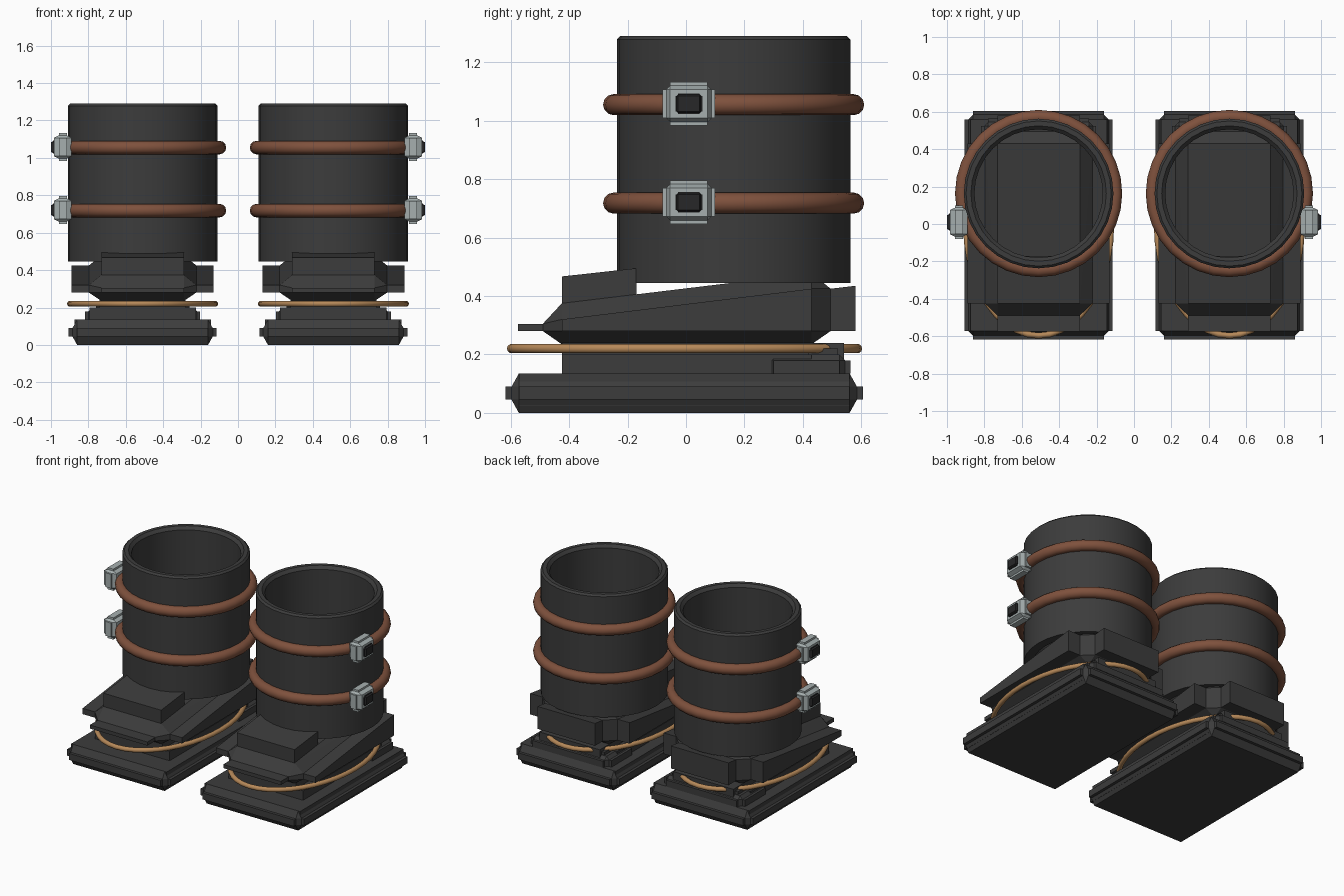
import bpy, bmesh, math
from mathutils import Vector

if "Cube" in bpy.data.objects:
    bpy.data.objects.remove(bpy.data.objects["Cube"])


def material(name, rgb):
    m = bpy.data.materials.new(name)
    m.diffuse_color = (*rgb, 1)
    m.use_nodes = True
    m.node_tree.nodes["Principled BSDF"].inputs["Base Color"].default_value = m.diffuse_color
    return m


RUBBER = material("dark rubber", (0.045, 0.045, 0.045))
LEATHER = material("brown leather", (0.21, 0.082, 0.046))
CORD = material("tan cord", (0.47, 0.25, 0.10))
METAL = material("pale metal", (0.38, 0.43, 0.43))
BUTTON = material("black button", (0.02, 0.02, 0.021))
CX, CY = 0.51, 0.163      # centre line of a boot, centre of its shaft


def finish(bm, name, mat, side, smooth=False):
    """Turn a right-hand part into an object, mirrored when side is -1."""
    if side < 0:
        for v in bm.verts:
            v.co.x *= -1
    bmesh.ops.recalc_face_normals(bm, faces=bm.faces)
    me = bpy.data.meshes.new(name)
    bm.to_mesh(me)
    bm.free()
    me.materials.append(mat)
    ob = bpy.data.objects.new(name + ("_right" if side > 0 else "_left"), me)
    bpy.context.collection.objects.link(ob)
    if smooth:
        bpy.ops.object.select_all(action='DESELECT')
        ob.select_set(True)
        bpy.context.view_layer.objects.active = ob
        bpy.ops.object.shade_smooth_by_angle(angle=math.radians(40))
    return ob


def add_hull(bm, pts):
    """Add the convex hull of some points, with flat areas merged."""
    part = bmesh.new()
    for p in pts:
        part.verts.new(p)
    out = bmesh.ops.convex_hull(part, input=part.verts)
    junk = {g for g in out["geom_interior"] + out["geom_unused"]
            if isinstance(g, bmesh.types.BMVert)}
    bmesh.ops.delete(part, geom=list(junk), context='VERTS')
    bmesh.ops.dissolve_limit(part, angle_limit=0.01, verts=part.verts, edges=part.edges)
    me = bpy.data.meshes.new("tmp")
    part.to_mesh(me)
    part.free()
    bm.from_mesh(me)
    bpy.data.meshes.remove(me)


def box_pts(x, y, z):
    return [(a, b, c) for a in x for b in y for c in z]


def flanged(bm, x, y, z, bevel, lip, zl, inset=0.0):
    """Bevelled block with a lip pushed out of each of its four sides."""
    pts = box_pts(x, y, z)
    xo, yo = (x[0] - bevel, x[1] + bevel), (y[0] - bevel, y[1] + bevel)
    add_hull(bm, pts + box_pts(xo, y, zl) + box_pts(x, yo, zl))
    xl, yl = (xo[0] - lip, xo[1] + lip), (yo[0] - lip, yo[1] + lip)
    yi, xi = (y[0] + inset, y[1] - inset), (x[0] + inset, x[1] - inset)
    add_hull(bm, box_pts(xl, yi, zl))
    add_hull(bm, box_pts(xi, yl, zl))


def ring(bm, rx, ry, r, cx, cy, z, n, m):
    """Closed round tube along an ellipse."""
    loops = []
    for i in range(n):
        a = 2 * math.pi * i / n
        nrm = Vector((math.cos(a) * ry, math.sin(a) * rx, 0)).normalized()
        c = Vector((cx + rx * math.cos(a), cy + ry * math.sin(a), z))
        loops.append([bm.verts.new(c + nrm * r * math.cos(2 * math.pi * j / m)
                                   + Vector((0, 0, r * math.sin(2 * math.pi * j / m))))
                      for j in range(m)])
    for i in range(n):
        p, q = loops[i], loops[(i + 1) % n]
        for j in range(m):
            k = (j + 1) % m
            bm.faces.new((p[j], q[j], q[k], p[k]))


def lathe(bm, profile, cx, cy, n):
    """Closed profile of (radius, z) turned about a vertical axis."""
    loops = [[bm.verts.new((cx + r * math.cos(2 * math.pi * i / n),
                            cy + r * math.sin(2 * math.pi * i / n), z))
              for i in range(n)] for r, z in profile]
    for s, p in enumerate(loops):
        q = loops[(s + 1) % len(loops)]
        for i in range(n):
            k = (i + 1) % n
            bm.faces.new((p[i], p[k], q[k], q[i]))


def foot(bm):
    """Sloped bevelled foot block with side, heel and toe plates."""
    h, w, o = 0.22, 0.287, 0.38
    y0, y1 = -0.425, 0.43
    core, plate = [], []
    for s in (-1, 1):
        core += [(CX + s * h, y0, 0.235), (CX + s * h, y1, 0.235),
                 (CX + s * h, y0, 0.375), (CX + s * h, y1, 0.478)]
        side = [(y0, 0.28), (y1, 0.28), (y0, 0.32), (y1, 0.425)]
        core += [(CX + s * w, y, z) for y, z in side]
        core += [(CX + s * h, y, z) for y, z in
                 ((-0.49, 0.28), (-0.49, 0.305), (0.495, 0.28), (0.495, 0.425))]
        add_hull(bm, [(CX + s * x, y, z) for x in (w, o) for y, z in side])
    add_hull(bm, core)
    x = (CX - h, CX + h)
    add_hull(bm, box_pts(x, (-0.575, -0.49), (0.28, 0.305)))               # toe plate
    add_hull(bm, [(a, b, c) for a in x for b, c in
                  ((0.495, 0.28), (0.58, 0.28), (0.58, 0.435), (0.495, 0.425))])
    add_hull(bm, [(a, b, c) for a in x for b, c in                         # instep block
                  ((-0.425, 0.37), (-0.17, 0.40), (-0.17, 0.495), (-0.425, 0.467))])


for side in (1, -1):
    # ground sole with a lip all round
    bm = bmesh.new()
    flanged(bm, (CX - 0.35, CX + 0.35), (-0.572, 0.56), (0, 0.135), 0.025, 0.02, (0.045, 0.09))
    add_hull(bm, box_pts((CX - 0.365, CX + 0.365), (-0.572, 0.56), (0.025, 0.135)))
    finish(bm, "sole", RUBBER, side)

    # midsole and stepped heel
    bm = bmesh.new()
    add_hull(bm, box_pts((CX - 0.23, CX + 0.23), (-0.425, 0.54), (0.13, 0.24)))
    add_hull(bm, box_pts((CX - 0.285, CX + 0.285), (-0.425, 0.43), (0.13, 0.20)))
    finish(bm, "midsole", RUBBER, side)
    bm = bmesh.new()
    flanged(bm, (CX - 0.27, CX + 0.27), (0.30, 0.525), (0.13, 0.20), 0.02, 0.018, (0.135, 0.18))
    add_hull(bm, box_pts((CX - 0.25, CX + 0.25), (0.42, 0.52), (0.19, 0.22)))
    finish(bm, "heel", RUBBER, side)

    # foot
    bm = bmesh.new()
    foot(bm)
    finish(bm, "foot", RUBBER, side)

    # open shaft with a softened rim
    bm = bmesh.new()
    lathe(bm, [(0.40, 0.445), (0.40, 1.278), (0.388, 1.29), (0.362, 1.29),
               (0.343, 1.27), (0.343, 0.445)], CX, CY, 32)
    finish(bm, "shaft", RUBBER, side, True)

    # cord around the foot
    bm = bmesh.new()
    ring(bm, 0.388, 0.592, 0.016, CX, -0.005, 0.22, 40, 10)
    finish(bm, "foot_cord", CORD, side, True)

    # two straps with buckles
    for label, z in (("upper", 1.055), ("lower", 0.718)):
        bm = bmesh.new()
        ring(bm, 0.411, 0.411, 0.036, CX, CY, z, 32, 12)
        finish(bm, label + "_strap", LEATHER, side, True)

        bm = bmesh.new()
        flanged(bm, (0, 0.128), (0, 0.098), (0, 0.095), 0.013, 0.013, (0.025, 0.068))
        for v in bm.verts:     # lay the buckle on the outer side
            u, w, d = v.co
            v.co = (0.89 + d, 0.01 + u - 0.064, z + 0.003 + w - 0.049)
        finish(bm, label + "_buckle", METAL, side)

        bm = bmesh.new()
        flanged(bm, (0, 0.074), (0, 0.052), (0, 0.04), 0.005, 0.004, (0.01, 0.03))
        for v in bm.verts:
            u, w, d = v.co
            v.co = (0.96 + d, 0.01 + u - 0.037, z + 0.003 + w - 0.026)
        finish(bm, label + "_buckle_button", BUTTON, side)
